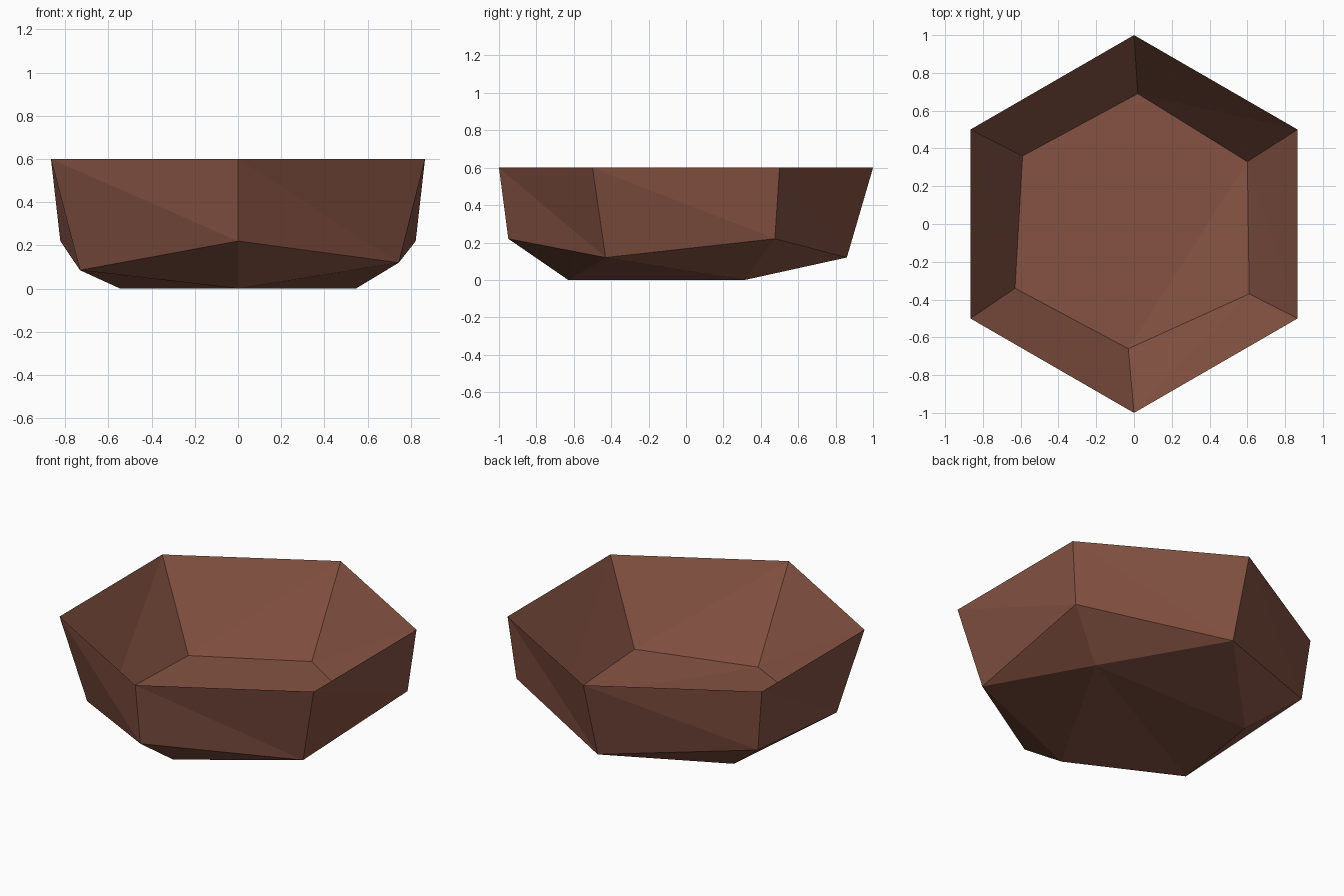
import bpy
import bmesh
from math import sin, cos, radians

cube = bpy.data.objects.get("Cube")
if cube:
    bpy.data.objects.remove(cube, do_unlink=True)

# Fired clay colour
clay = bpy.data.materials.new("reddish_brown")
clay.use_nodes = True
colour = (0.235, 0.086, 0.056, 1)
clay.diffuse_color = colour
bsdf = clay.node_tree.nodes["Principled BSDF"]
bsdf.inputs["Base Color"].default_value = colour
bsdf.inputs["Roughness"].default_value = 0.9

bm = bmesh.new()


def corner(i, radius, z):
    """Vertex on the hexagon; corner 0 is the front, counting towards +x."""
    a = radians(60 * i - 90)
    return bm.verts.new((radius * cos(a), radius * sin(a), z))


def skirt(upper, lower, inward=False):
    """Triangulated wall between two six-sided rings."""
    for i in range(6):
        j = (i + 1) % 6
        for tri in ((upper[i], lower[i], lower[j]),
                    (upper[i], lower[j], upper[j])):
            bm.faces.new(tri[::-1] if inward else tri)


# Sharp rim
rim = [corner(i, 1, 0.6) for i in range(6)]

# Outer wall with an uneven lower edge
waist_shape = [(0.95, 0.22), (0.86, 0.12), (0.95, 0.22),
               (0.86, 0.12), (0.95, 0.22), (0.845, 0.085)]
waist = [corner(i, r, z) for i, (r, z) in enumerate(waist_shape)]
skirt(rim, waist)

# Chipped underside resting on three corners
foot = {i: corner(i, 0.63, 0) for i in (0, 2, 4)}
for i in (0, 2, 4):
    before, after = waist[i - 1], waist[i + 1]
    bm.faces.new((before, foot[i], waist[i]))
    bm.faces.new((waist[i], foot[i], after))
    if i < 4:
        bm.faces.new((after, foot[i], foot[i + 2]))
bm.faces.new((waist[5], foot[2], foot[0]))
bm.faces.new((waist[5], foot[4], foot[2]))

# Inner wall and slightly folded floor
floor = [bm.verts.new(p) for p in (
    (-0.03, -0.66, 0.085), (0.61, -0.37, 0.135), (0.6, 0.33, 0.1),
    (0.02, 0.69, 0.105), (-0.59, 0.36, 0.105), (-0.63, -0.34, 0.096))]
skirt(rim, floor, inward=True)
bm.faces.new(floor[:3])
bm.faces.new([floor[0]] + floor[2:])

bmesh.ops.recalc_face_normals(bm, faces=bm.faces)
mesh = bpy.data.meshes.new("bowl")
bm.to_mesh(mesh)
bm.free()
mesh.materials.append(clay)
bowl = bpy.data.objects.new("bowl", mesh)
bpy.context.collection.objects.link(bowl)
